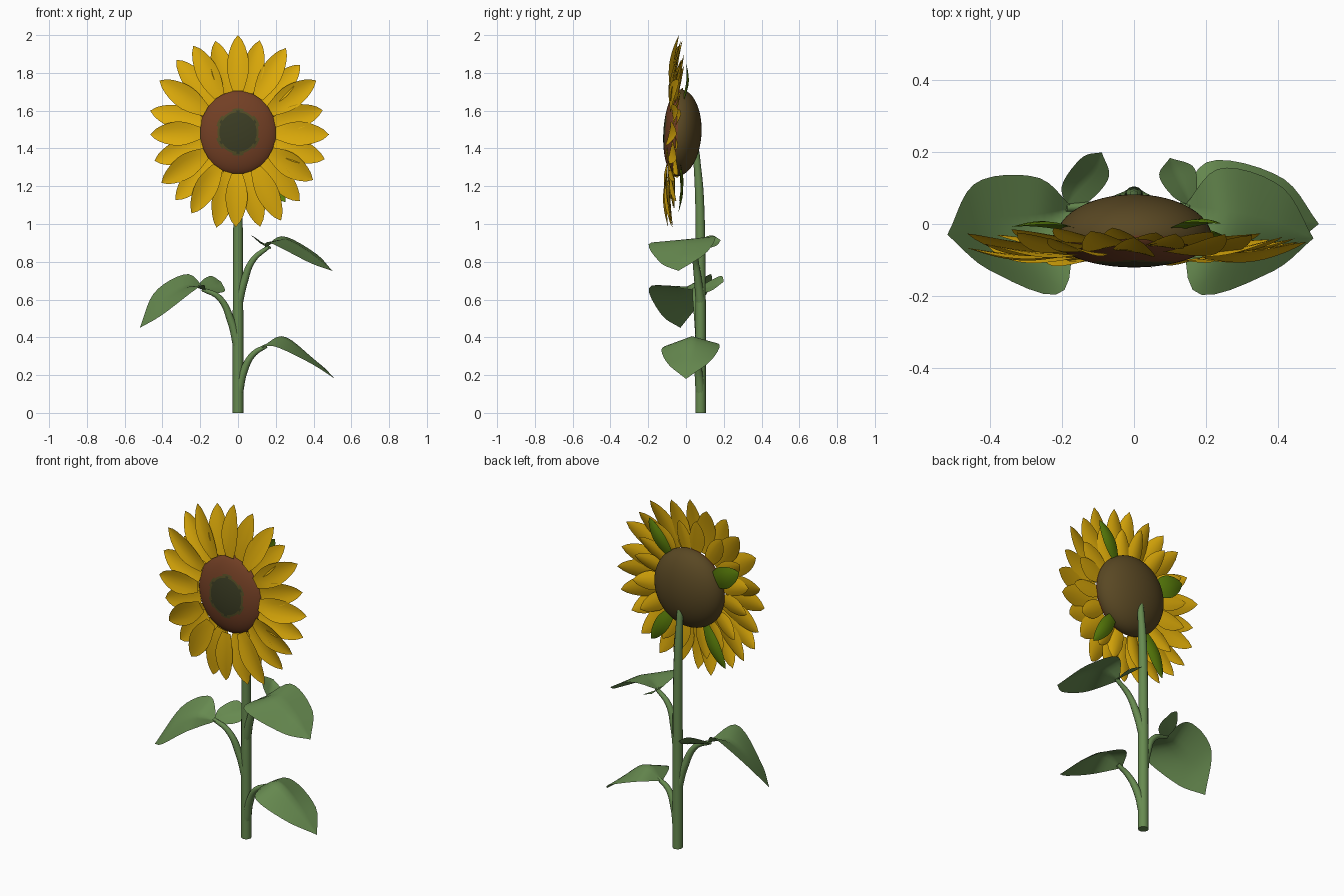
import bpy, bmesh, math, random
from mathutils import Vector, Matrix

random.seed(4)
if "Cube" in bpy.data.objects:
    bpy.data.objects.remove(bpy.data.objects["Cube"])


def material(name, rgb):
    m = bpy.data.materials.new(name)
    m.use_nodes = True
    m.diffuse_color = (*rgb, 1)
    bsdf = m.node_tree.nodes["Principled BSDF"]
    bsdf.inputs["Base Color"].default_value = (*rgb, 1)
    bsdf.inputs["Roughness"].default_value = 0.8
    return m


LEAF = material("leaf green", (0.135, 0.255, 0.08))
SEPAL = material("sepal green", (0.1, 0.205, 0.003))
YELLOW = material("petal yellow", (0.73, 0.41, 0.003))
RUST = material("rust brown", (0.17, 0.05, 0.018))
BROWN = material("back brown", (0.1, 0.064, 0.017))
OLIVE = material("olive ring", (0.085, 0.072, 0.018))
CORE = material("dark core", (0.043, 0.045, 0.017))

# Flower head frame: leans back slightly
HEAD = Matrix.Translation((0, -0.04, 1.483)) @ Matrix.Rotation(math.radians(-3), 4, 'X')


def finish(name, bm, mats):
    mesh = bpy.data.meshes.new(name)
    bm.normal_update()
    bm.to_mesh(mesh)
    bm.free()
    for m in mats:
        mesh.materials.append(m)
    mesh.shade_smooth()
    obj = bpy.data.objects.new(name, mesh)
    bpy.context.collection.objects.link(obj)


def add_grid(bm, rows):
    grid = [[bm.verts.new(p) for p in row] for row in rows]
    for a, b in zip(grid, grid[1:]):
        for i in range(len(a) - 1):
            bm.faces.new((a[i], a[i + 1], b[i + 1], b[i]))


def spline(points, t):
    """Smooth curve through the points, t from 0 to 1."""
    p = [Vector(q) for q in points]
    p = [2 * p[0] - p[1]] + p + [2 * p[-1] - p[-2]]
    s = t * (len(p) - 3)
    i = min(int(s), len(p) - 4)
    s -= i
    a, b, c, d = p[i:i + 4]
    return 0.5 * (2 * b + (c - a) * s + (2 * a - 5 * b + 4 * c - d) * s * s
                  + (3 * b - a - 3 * c + d) * s ** 3)


def leaf(name, base, tip, front, mid, rear, rows=16, cols=5):
    """Blade spanned between a front edge, a midrib and a rear edge."""
    bm = bmesh.new()
    table = []
    for i in range(rows + 1):
        t = i / rows
        f, m, r = (spline([base, *edge, tip], t) for edge in (front, mid, rear))
        half = [f.lerp(m, k / cols) for k in range(cols)]
        table.append(half + [m.lerp(r, k / cols) for k in range(cols + 1)])
    add_grid(bm, table)
    bmesh.ops.remove_doubles(bm, verts=bm.verts, dist=0.0005)
    finish(name, bm, [LEAF])


def stalk(name, points, radii):
    cu = bpy.data.curves.new(name, 'CURVE')
    cu.dimensions = '3D'
    cu.bevel_depth = 1
    cu.bevel_resolution = 4
    cu.use_fill_caps = True
    sp = cu.splines.new('BEZIER')
    sp.bezier_points.add(len(points) - 1)
    for b, p, r in zip(sp.bezier_points, points, radii):
        b.co, b.radius = p, r
        b.handle_left_type = b.handle_right_type = 'AUTO'
    obj = bpy.data.objects.new(name, cu)
    bpy.context.collection.objects.link(obj)
    bpy.ops.object.select_all(action='DESELECT')
    obj.select_set(True)
    bpy.context.view_layer.objects.active = obj
    bpy.ops.object.convert(target='MESH')
    obj.data.materials.append(LEAF)
    bpy.ops.object.shade_smooth_by_angle(angle=math.radians(50))


def add_petal(bm, angle, r0, r1, width, y0, y1, bow=0.02, cup=0.014, twist=0.0):
    """Pointed, cupped blade radiating from the head centre."""
    out = Vector((math.sin(angle), 0, math.cos(angle)))
    side = Vector((math.cos(angle), 0, -math.sin(angle)))
    rows = []
    for i in range(11):
        t = i / 10
        w = width / 2 * (0.45 + 0.55 * math.sin(math.pi * min(t / 1.1, 0.5)))
        w *= max(0.0, 1 - t ** 3.2) ** 0.8
        y = y0 + (y1 - y0) * t - bow * math.sin(math.pi * t)
        row = []
        for k in range(-2, 3):
            u = k / 2
            dy = cup * (1 - u * u) * math.sin(math.pi * t) + twist * u * w
            p = out * (r0 + (r1 - r0) * t) + side * (u * w)
            row.append(HEAD @ Vector((p.x * 0.91, y + dy, p.z)))
        rows.append(row)
    add_grid(bm, rows)


# Stem
stalk("stem", [(0, .077, 0), (0, .077, .5), (0, .076, .9), (0, .07, 1.17),
               (0, .056, 1.36), (0, .052, 1.43)],
      [.028, .028, .026, .023, .018, .01])

# Leaf stalks
for label, pts in {
    "lower_left": [(0, .077, .1), (.03, .065, .22), (.08, .05, .31), (.15, .045, .355)],
    "upper_left": [(0, .077, .58), (.03, .065, .69), (.08, .05, .81), (.16, .045, .878)],
    "right": [(0, .077, .35), (-.035, .065, .48), (-.1, .05, .61), (-.19, .045, .655)],
}.items():
    stalk(label + "_leaf_stalk", pts, [.026, .021, .016, .011])

# Large leaves
leaf("lower_left_leaf", (.12, .045, .345), (.515, 0, .18),
     [(.2, -.12, .35), (.38, -.1, .265)],
     [(.24, .03, .405), (.39, .015, .295)],
     [(.21, .175, .365), (.41, .13, .275)])
leaf("upper_left_leaf", (.14, .05, .875), (.5, -.04, .752),
     [(.17, -.19, .9), (.38, -.135, .795)],
     [(.25, .01, .92), (.38, -.015, .85)],
     [(.24, .155, .935), (.41, .105, .845)])
leaf("right_leaf", (-.17, .045, .65), (-.52, -.03, .45),
     [(-.2, -.19, .67), (-.4, -.13, .52)],
     [(-.28, 0, .665), (-.42, -.01, .58)],
     [(-.27, .13, .735), (-.44, .115, .64)])

# Small companion leaves
leaf("small_left_leaf", (.16, .05, .87), (.1, .184, .915),
     [(.11, .075, .915), (.07, .135, .94)],
     [(.14, .095, .885), (.115, .15, .9)],
     [(.175, .1, .87), (.165, .16, .885)])
leaf("small_right_leaf", (-.19, .05, .65), (-.09, .2, .695),
     [(-.2, .11, .69), (-.145, .185, .725)],
     [(-.16, .1, .66), (-.11, .155, .675)],
     [(-.13, .06, .635), (-.07, .13, .645)])

# Seed head: flattened ball, shallower in front, coloured by zone
bm = bmesh.new()
bmesh.ops.create_uvsphere(bm, u_segments=72, v_segments=60, radius=1,
                          matrix=Matrix.Rotation(math.pi / 2, 4, 'X'))
for f in bm.faces:
    c = f.calc_center_median()
    r = math.hypot(c.x, c.z)
    edge = 0.46 + 0.02 * math.cos(6 * math.atan2(c.x, c.z))
    if c.y > -0.05:
        f.material_index = 1
    elif r < edge:
        f.material_index = 3
    elif r < edge + 0.06:
        f.material_index = 2
for v in bm.verts:
    depth = 0.08 if v.co.y < 0 else 0.122
    v.co = HEAD @ Vector((v.co.x * 0.217, v.co.y * depth, v.co.z * 0.23))
finish("seed_head", bm, [RUST, BROWN, OLIVE, CORE])

# Petals: a main ring alternating in depth, and a shorter ring behind
bm = bmesh.new()
COUNT = 24
for i in range(COUNT):
    back = i % 2
    jitter = random.uniform(-0.04, 0.04) if i else 0
    length = random.uniform(0.5, 0.535) if i else 0.517
    add_petal(bm, math.tau * i / COUNT + jitter, 0.218, length, 0.14,
              -0.05 + 0.018 * back, -0.018 + 0.016 * back + random.uniform(-.012, .012),
              twist=random.uniform(-0.2, 0.2))
finish("main_petals", bm, [YELLOW])

bm = bmesh.new()
for i in range(16):
    add_petal(bm, math.tau * (i + 0.5) / 16 + random.uniform(-0.06, 0.06), 0.2,
              random.uniform(0.39, 0.45), 0.115, -0.018, random.uniform(-0.005, 0.015),
              bow=0.012, twist=random.uniform(-0.2, 0.2))
finish("back_petals", bm, [YELLOW])

# Green sepals behind the petals: angle, inner and outer radius, width
bm = bmesh.new()
for angle, inner, outer, width in ((36, .21, .45, .1), (143, .2, .46, .1),
                                   (211, .22, .49, .1), (297, .19, .42, .14)):
    add_petal(bm, math.radians(angle), inner, outer, width, 0.015, 0.022,
              bow=-0.01, cup=0.012)
finish("sepals", bm, [SEPAL])
